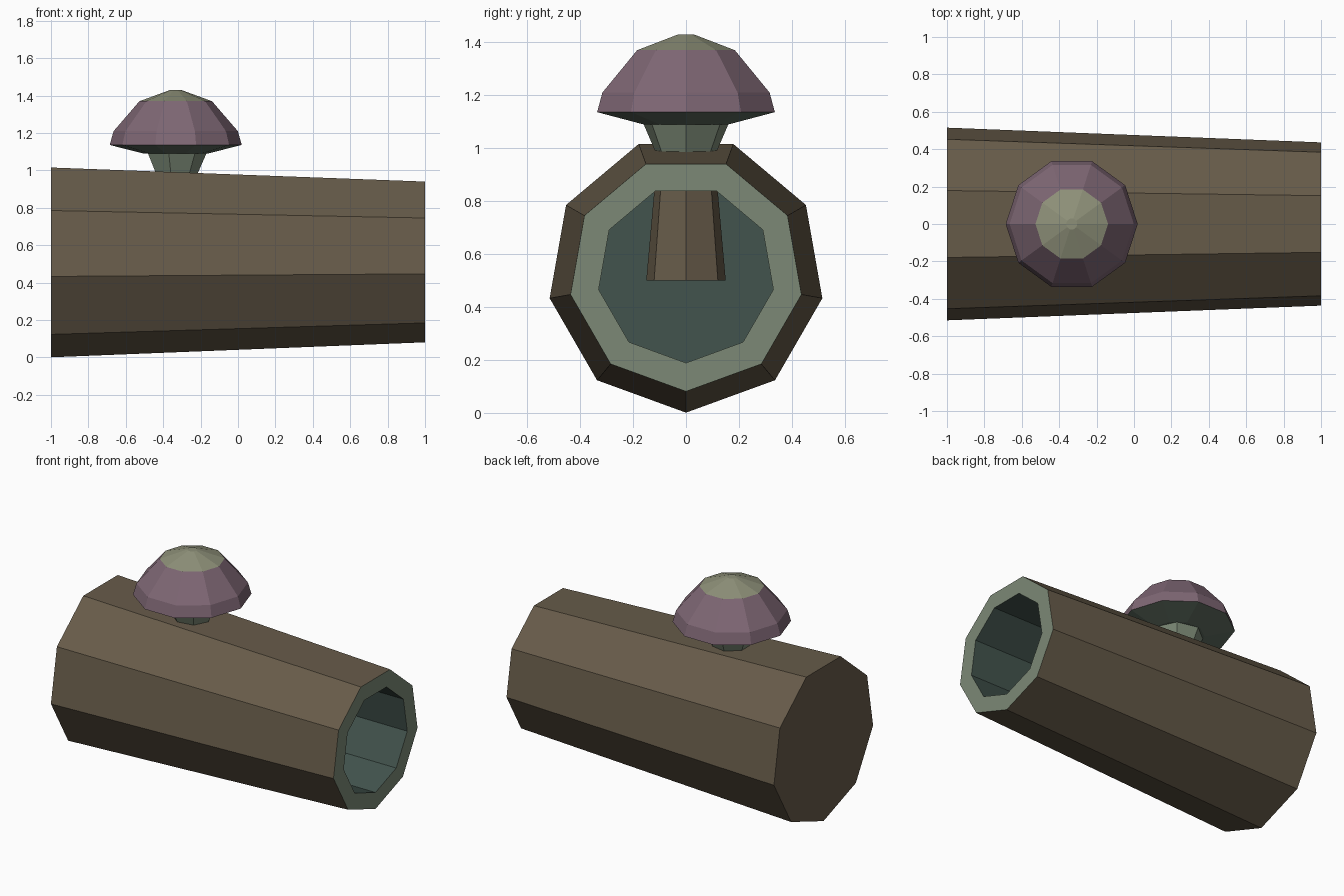
import bpy, bmesh
from math import cos, sin, tau, pi
from mathutils import Matrix

if "Cube" in bpy.data.objects:
    bpy.data.objects.remove(bpy.data.objects["Cube"])


def material(name, rgb):
    m = bpy.data.materials.new(name)
    m.diffuse_color = (*rgb, 1)
    m.use_nodes = True
    m.node_tree.nodes["Principled BSDF"].inputs["Base Color"].default_value = m.diffuse_color
    return m


bark = material("bark", (0.135, 0.105, 0.067))
wood = material("cut_wood", (0.20, 0.25, 0.18))
hollow = material("dark_hollow", (0.055, 0.088, 0.075))
purple = material("cap_purple", (0.21, 0.135, 0.175))
pale = material("cap_top", (0.27, 0.28, 0.19))
gills = material("gills", (0.12, 0.16, 0.125))


def lathe(name, sides, rings, bands, caps, matrix):
    """Closed faceted solid from (radius, height) rings, one material per band."""
    bm = bmesh.new()
    loops = [[bm.verts.new((r * cos(tau * i / sides), r * sin(tau * i / sides), z))
              for i in range(sides)] for r, z in rings]
    mats = list(dict.fromkeys(bands + caps))
    for low, high, mat in zip(loops, loops[1:], bands):
        for i in range(sides):
            j = (i + 1) % sides
            f = bm.faces.new((low[i], low[j], high[j], high[i]))
            f.material_index = mats.index(mat)
    for loop, mat in zip((loops[0], loops[-1]), caps):
        bm.faces.new(loop).material_index = mats.index(mat)
    bmesh.ops.recalc_face_normals(bm, faces=bm.faces)
    bm.transform(matrix)
    mesh = bpy.data.meshes.new(name)
    bm.to_mesh(mesh)
    bm.free()
    for m in mats:
        mesh.materials.append(m)
    ob = bpy.data.objects.new(name, mesh)
    bpy.context.collection.objects.link(ob)
    return ob


# Tapered nine-sided log lying along x, hollowed from the right end
lathe("hollow_log", 9,
      [(0.523, -1), (0.443, 1), (0.335, 1), (0.335, -0.9)],
      [bark, wood, hollow], [bark, hollow],
      Matrix.Translation((0, 0, 0.524)) @ Matrix.Rotation(pi / 2, 4, 'Y'))

at_mushroom = Matrix.Translation((-0.333, 0, 0))

# Seven-sided stem, waisted where it passes through the log
lathe("mushroom_stem", 7,
      [(0.154, 0.5), (0.111, 0.97), (0.165, 1.092)],
      [bark, wood], [bark, wood], at_mushroom)

# Ten-sided domed cap with a shallow underside
lathe("mushroom_cap", 10,
      [(0.17, 1.09), (0.353, 1.136), (0.332, 1.21), (0.194, 1.37), (0.03, 1.43)],
      [gills, purple, purple, pale], [gills, pale], at_mushroom)
